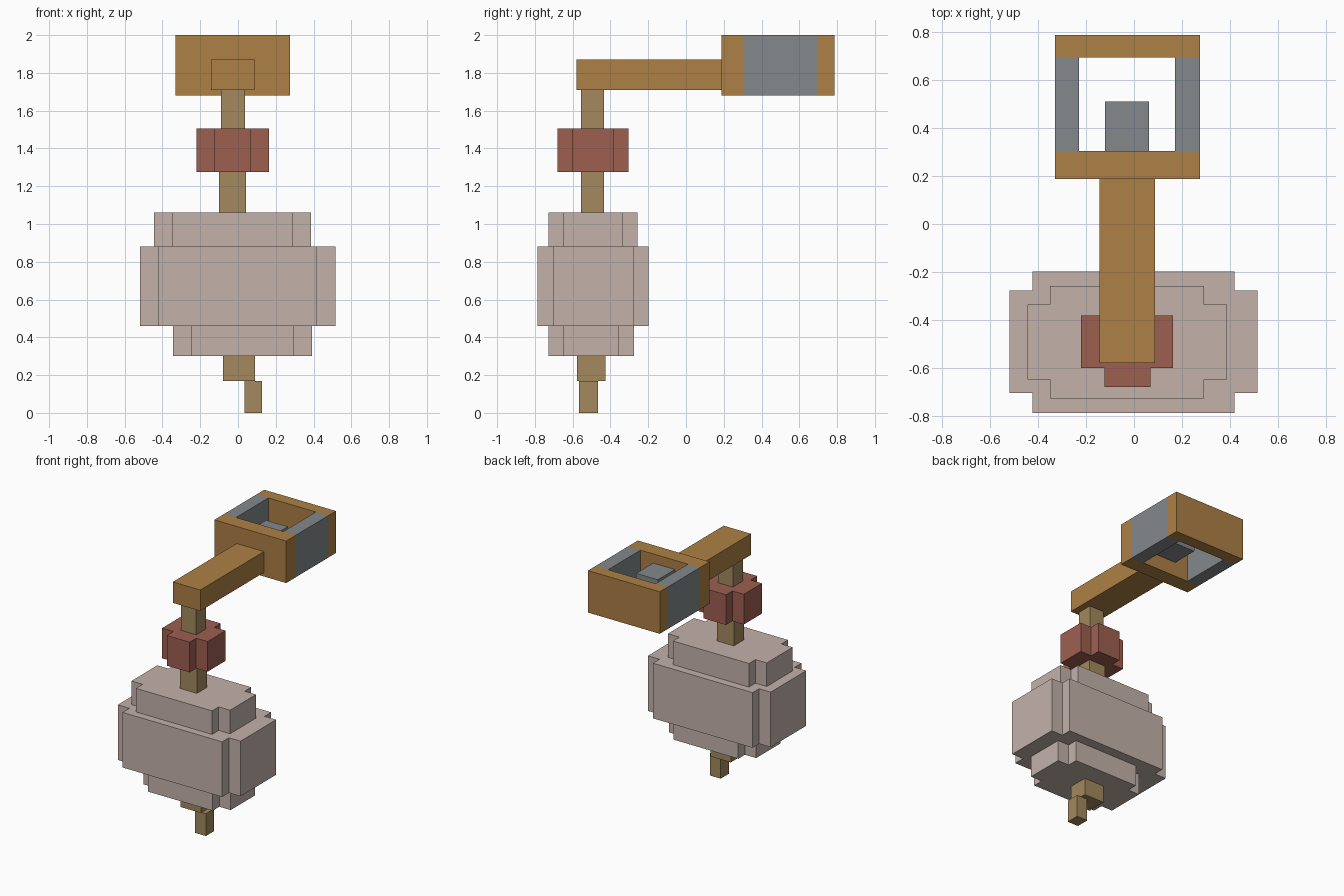
import bpy
import bmesh

if "Cube" in bpy.data.objects:
    bpy.data.objects.remove(bpy.data.objects["Cube"], do_unlink=True)


def material(name, rgb):
    """Flat material from an sRGB colour, converted to linear."""
    lin = [((c / 255 + 0.055) / 1.055) ** 2.4 for c in rgb]
    mat = bpy.data.materials.new(name)
    mat.use_nodes = True
    bsdf = mat.node_tree.nodes["Principled BSDF"]
    bsdf.inputs["Base Color"].default_value = (*lin, 1)
    mat.diffuse_color = (*lin, 1)
    return mat


wood = material("orange wood", (174, 128, 69))
metal = material("grey metal", (132, 137, 139))
clay = material("pale clay", (195, 178, 170))
red = material("dull red", (157, 95, 80))
tan = material("tan stem", (163, 137, 94))


def prism(name, outline, z, mat):
    """Extrude a counter-clockwise outline between two heights."""
    bm = bmesh.new()
    base = bm.faces.new([bm.verts.new((x, y, z[0])) for x, y in outline])
    top = bmesh.ops.extrude_face_region(bm, geom=[base])["geom"]
    verts = [g for g in top if isinstance(g, bmesh.types.BMVert)]
    bmesh.ops.translate(bm, verts=verts, vec=(0, 0, z[1] - z[0]))
    bmesh.ops.recalc_face_normals(bm, faces=bm.faces)
    mesh = bpy.data.meshes.new(name)
    bm.to_mesh(mesh)
    bm.free()
    mesh.materials.append(mat)
    obj = bpy.data.objects.new(name, mesh)
    bpy.context.collection.objects.link(obj)
    return obj


def box(name, x, y, z, mat):
    (a, b), (c, d) = x, y
    return prism(name, [(a, c), (b, c), (b, d), (a, d)], z, mat)


def notched(name, x, y, z, mat):
    """Block with square notches cut from its four upright corners.
    x and y list outer low, inner low, inner high, outer high."""
    a, b, c, d = x
    e, f, g, h = y
    outline = [(b, e), (c, e), (c, f), (d, f), (d, g), (c, g),
               (c, h), (b, h), (b, g), (a, g), (a, f), (b, f)]
    return prism(name, outline, z, mat)


# Open square frame at the back, with a peg inside
frame_z = (1.68, 2.0)
box("frame_front_wall", (-0.33, 0.275), (0.187, 0.305), frame_z, wood)
box("frame_back_wall", (-0.33, 0.275), (0.695, 0.787), frame_z, wood)
box("frame_right_wall", (-0.33, -0.23), (0.305, 0.695), frame_z, metal)
box("frame_left_wall", (0.17, 0.275), (0.305, 0.695), frame_z, metal)
box("frame_peg", (-0.12, 0.063), (0.305, 0.51), (1.79, 1.93), metal)

# Arm reaching forward
box("arm", (-0.143, 0.088), (-0.58, 0.187), (1.71, 1.87), wood)

# Hanging stem and collar
box("upper_stem", (-0.09, 0.036), (-0.555, -0.435), (1.505, 1.71), tan)
notched("collar", (-0.22, -0.124, 0.068, 0.163),
        (-0.68, -0.6, -0.382, -0.305), (1.275, 1.505), red)
box("middle_stem", (-0.1, 0.042), (-0.555, -0.433), (1.06, 1.275), tan)

# Bulky body in three tiers
notched("body_top", (-0.445, -0.35, 0.291, 0.387),
        (-0.728, -0.648, -0.336, -0.258), (0.88, 1.06), clay)
notched("body_middle", (-0.52, -0.423, 0.418, 0.515),
        (-0.787, -0.705, -0.277, -0.198), (0.46, 0.88), clay)
notched("body_bottom", (-0.343, -0.248, 0.296, 0.392),
        (-0.728, -0.648, -0.355, -0.275), (0.3, 0.46), clay)

# Stepped tip underneath
box("tip_upper", (-0.08, 0.09), (-0.577, -0.425), (0.17, 0.3), tan)
box("tip_lower", (0.034, 0.126), (-0.567, -0.466), (0.0, 0.17), tan)
